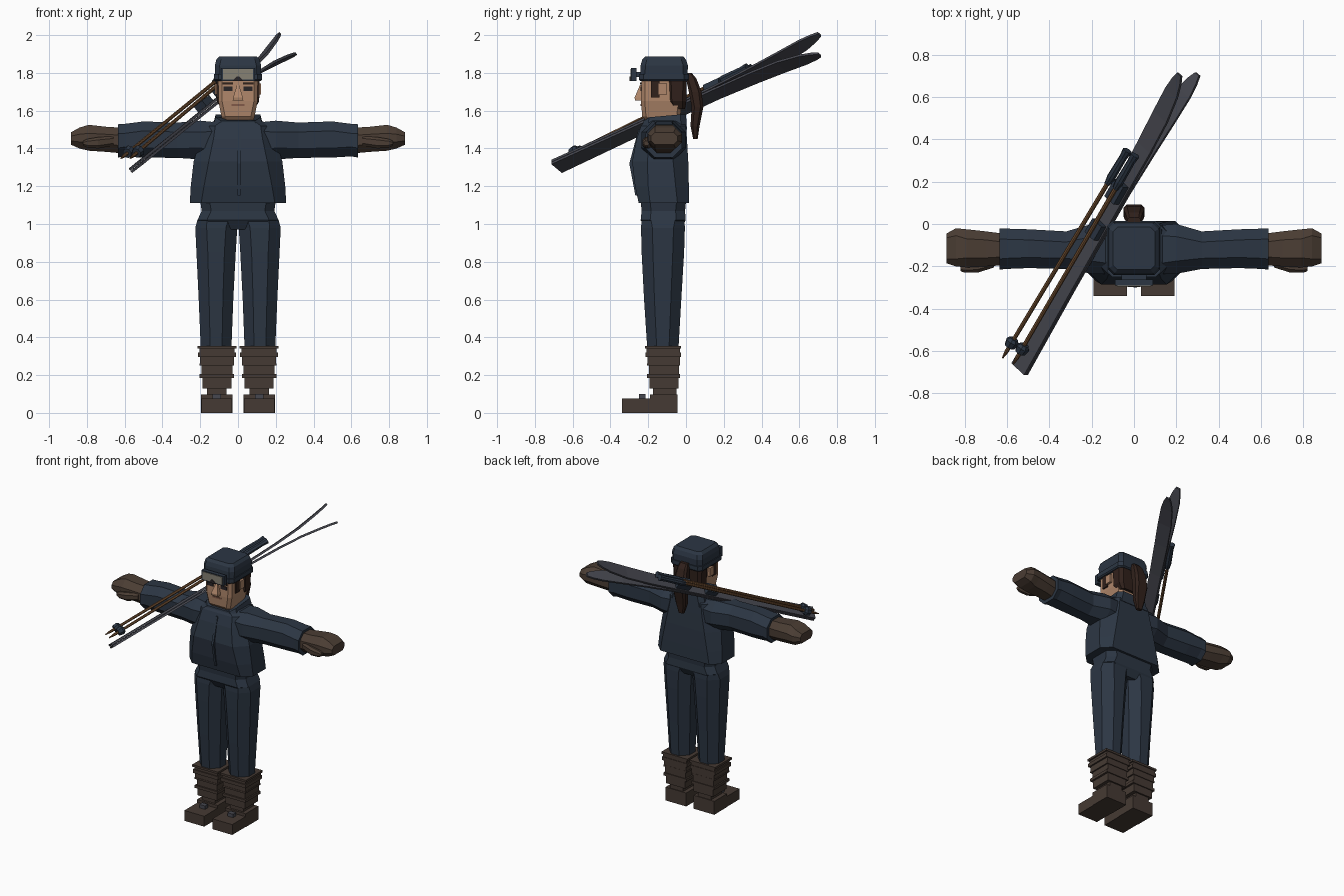
import bpy, bmesh
from mathutils import Vector


def material(name, rgb):
    m = bpy.data.materials.new(name)
    m.diffuse_color = (*rgb, 1)
    return m


NAVY = material("navy cloth", (0.025, 0.037, 0.057))
GLOVE = material("glove brown", (0.070, 0.047, 0.034))
BOOT = material("boot brown", (0.060, 0.042, 0.033))
SKIN = material("skin", (0.43, 0.24, 0.145))
HAIR = material("hair brown", (0.030, 0.015, 0.011))
GREY = material("ski grey", (0.062, 0.064, 0.080))
WOOD = material("pole wood", (0.16, 0.075, 0.030))
LENS = material("goggle lens", (0.24, 0.22, 0.175))
DARK = material("dark detail", (0.022, 0.018, 0.020))
LIP = material("lip", (0.22, 0.10, 0.065))

# Ski frame: s runs tail to tip, w across the ski, h away from the paired base
TAIL, TIP = Vector((-0.54, -0.685, 1.305)), Vector((0.258, 0.707, 1.95))
D = (TIP - TAIL).normalized()
H = Vector((-0.61, 0, 0.79))
H = (H - D * H.dot(D)).normalized()
W = H.cross(D).normalized()
if W.x > 0:
    W = -W

FRAMES = {
    "z": lambda a, u, v: Vector((u, v, a)),
    "x": lambda a, u, v: Vector((a, u, v)),
    "ski": lambda a, u, v: TAIL + D * a + W * u + H * v,
}


def loft(name, rings, mat, axis="z", mirror=False):
    """Skin chamfered rectangles: each ring is (position, u0, u1, v0, v1, chamfer)."""
    bm = bmesh.new()
    place, loops = FRAMES[axis], []
    for a, u0, u1, v0, v1, c in rings:
        if rings[0][5] == 0:
            pts = [(u0, v0), (u1, v0), (u1, v1), (u0, v1)]
        else:
            pts = [(u0 + c, v0), (u1 - c, v0), (u1, v0 + c), (u1, v1 - c),
                   (u1 - c, v1), (u0 + c, v1), (u0, v1 - c), (u0, v0 + c)]
        loops.append([bm.verts.new(place(a, u, v)) for u, v in pts])
    n = len(loops[0])
    for lo, hi in zip(loops, loops[1:]):
        for i in range(n):
            j = (i + 1) % n
            bm.faces.new((lo[i], lo[j], hi[j], hi[i]))
    bm.faces.new(loops[0][::-1])
    bm.faces.new(loops[-1])
    bmesh.ops.recalc_face_normals(bm, faces=bm.faces)
    me = bpy.data.meshes.new(name)
    bm.to_mesh(me)
    bm.free()
    me.materials.append(mat)
    ob = bpy.data.objects.new(name, me)
    bpy.context.collection.objects.link(ob)
    if mirror:
        ob.modifiers.new("mirror", "MIRROR")
    return ob


def box(name, x0, x1, y0, y1, z0, z1, mat, mirror=False):
    return loft(name, [(z, x0, x1, y0, y1, 0) for z in (z0, z1)], mat, "z", mirror)


# Jacket, waist and collar
loft("jacket", [(1.11, -.255, .255, -.25, .015, .06),
                (1.20, -.25, .25, -.27, .015, .07),
                (1.33, -.235, .235, -.285, .012, .08),
                (1.45, -.20, .20, -.262, .005, .07),
                (1.52, -.17, .17, -.238, .0, .05),
                (1.55, -.12, .12, -.215, -.015, .04)], NAVY)
loft("zip_flap", [(1.15, -.003, .013, -.268, -.24, 0),
                  (1.32, -.003, .013, -.30, -.27, 0),
                  (1.50, -.003, .013, -.252, -.23, 0)], NAVY)
loft("waistband", [(0.97, -.15, .15, -.21, -.03, .05),
                   (1.02, -.215, .215, -.24, -.002, .05),
                   (1.07, -.192, .192, -.235, -.005, .05),
                   (1.12, -.20, .20, -.24, .0, .05)], NAVY)
collar = loft("collar", [(1.50, -.14, .14, -.235, .005, .03),
                         (1.58, -.118, .118, -.225, .0, .03)], NAVY)
for v in collar.data.vertices:
    if v.co.z > 1.55 and v.co.y < -.15:
        v.co.z -= .015 if abs(v.co.x) > .1 else .035

# Sleeves and gloves
loft("sleeve", [(.13, -.235, -.005, 1.345, 1.54, .05),
                (.20, -.235, .0, 1.342, 1.547, .06),
                (.32, -.212, -.035, 1.35, 1.537, .05),
                (.50, -.208, -.025, 1.352, 1.543, .05),
                (.60, -.212, -.022, 1.358, 1.53, .05),
                (.635, -.215, -.02, 1.352, 1.528, .05)], NAVY, "x", True)
loft("glove", [(.62, -.195, -.045, 1.375, 1.51, .04),
               (.70, -.20, -.035, 1.382, 1.515, .04),
               (.79, -.205, -.025, 1.388, 1.525, .045),
               (.84, -.20, -.02, 1.40, 1.51, .035),
               (.885, -.185, -.045, 1.42, 1.485, .02)], GLOVE, "x", True)
loft("thumb", [(.66, -.205, -.16, 1.415, 1.465, .012),
               (.74, -.23, -.18, 1.40, 1.46, .015),
               (.80, -.23, -.19, 1.405, 1.45, .012),
               (.82, -.222, -.195, 1.415, 1.44, .008)], GLOVE, "x", True)

# Trouser legs
loft("trouser_leg", [(1.02, .002, .215, -.235, -.008, .05),
                     (0.98, .004, .226, -.238, -.006, .06),
                     (0.85, .012, .22, -.235, -.01, .06),
                     (0.60, .025, .208, -.222, -.025, .055),
                     (0.34, .035, .197, -.205, -.04, .05)], NAVY, "z", True)

# Ribbed gaiters: stacked boxes that step in and out
ribs = [(.13, .19, .026), (.185, .205, .012), (.20, .25, .022), (.25, .262, .012),
        (.26, .30, .014), (.295, .32, .003), (.315, .345, .01), (.34, .355, .0)]
for z0, z1, inset in ribs:
    box("gaiter_rib", .008 + inset, .215 - inset, -.218 + inset, -.026 - inset / 2,
        z0, z1, BOOT, True)

# Boots
box("boot_ankle", .06, .165, -.175, -.05, .08, .135, BOOT, True)
box("boot_heel", .03, .195, -.19, -.045, 0, .097, BOOT, True)
box("boot_toe", .033, .192, -.34, -.18, 0, .075, BOOT, True)
box("boot_buckle", .09, .135, -.25, -.215, .07, .10, GREY, True)

# Head and face
loft("head", [(1.52, -.075, .075, -.19, -.04, .03),
              (1.57, -.088, .088, -.232, -.03, .02),
              (1.65, -.104, .104, -.238, -.02, .02),
              (1.80, -.105, .105, -.235, -.02, .02)], SKIN)
loft("nose", [(1.655, -.028, .028, -.27, -.23, 0),
              (1.67, -.026, .026, -.272, -.23, 0),
              (1.735, -.006, .006, -.244, -.23, 0)], SKIN)
box("ear", .10, .122, -.145, -.10, 1.685, 1.745, SKIN, True)
box("eye", .03, .078, -.242, -.233, 1.703, 1.727, DARK, True)
box("eyebrow", .027, .083, -.244, -.233, 1.738, 1.75, HAIR, True)
box("mouth", -.035, .035, -.241, -.233, 1.624, 1.635, LIP)

# Hair
box("sideburn", .10, .115, -.185, -.14, 1.67, 1.775, HAIR, True)
loft("back_hair", [(1.61, -.09, .09, -.075, -.005, .015),
                   (1.65, -.112, .112, -.095, .002, .02),
                   (1.79, -.116, .116, -.10, .004, .02)], HAIR)
loft("ponytail", [(1.45, -.02, .02, .038, .062, .006),
                  (1.52, -.04, .04, .024, .072, .012),
                  (1.62, -.05, .05, .03, .092, .015),
                  (1.70, -.048, .048, .015, .082, .015),
                  (1.77, -.038, .038, .0, .055, .012),
                  (1.80, -.03, .03, -.01, .03, .008)], HAIR)

# Cap and goggles
loft("cap", [(1.78, -.12, .12, -.242, .008, .025),
             (1.84, -.122, .122, -.24, .01, .025),
             (1.87, -.115, .115, -.232, .0, .025),
             (1.888, -.098, .098, -.215, -.015, .02)], NAVY)
loft("cap_band", [(1.757, -.12, .12, -.243, .008, .025),
                  (1.765, -.127, .127, -.25, .015, .025),
                  (1.795, -.127, .127, -.25, .015, .025)], NAVY)
box("goggle_mount", -.06, .06, -.27, -.24, 1.778, 1.805, NAVY)
box("goggle_frame", -.09, .09, -.291, -.262, 1.757, 1.826, NAVY)
box("goggle_lens", -.08, .08, -.295, -.288, 1.765, 1.82, LENS)
loft("goggle_bridge", [(1.757, -.03, .03, -.298, -.288, 0),
                       (1.782, -.006, .006, -.298, -.288, 0)], DARK)

# Pair of skis, base to base, with tips bending apart
ski_shape = [(0, .047, .001), (.5, .041, .001), (1.05, .041, .002), (1.3, .046, .010),
             (1.48, .048, .022), (1.62, .041, .042), (1.69, .028, .054), (1.729, .014, .062)]
for label, side in (("upper_ski", 1), ("lower_ski", -1)):
    rings = []
    for s, half, h in ski_shape:
        a, b = sorted((side * h, side * (h + .014)))
        rings.append((s, -half, half, a, b, 0))
    loft(label, rings, GREY, "ski")

# Bindings on the upper ski
for label, s0, s1, h in (("toe_binding", .78, .86, .052), ("heel_binding", .99, 1.09, .058)):
    loft(label, [(s, -.034, .034, .01, h, 0) for s in (s0, s1)], NAVY, "ski")


# Poles with tapered tips, baskets and grips
def pole(w0, w1, h0, h1):
    def ring(s, r):
        t = s / 1.26
        w, h = w0 + (w1 - w0) * t, h0 + (h1 - h0) * t
        return (s, w - r, w + r, h - r, h + r, r * .55)
    loft("pole_shaft", [ring(.02, .003), ring(.06, .009), ring(1.12, .010)], WOOD, "ski")
    loft("pole_basket", [ring(.09, .024), ring(.12, .030), ring(.135, .02)], NAVY, "ski")
    loft("pole_grip", [ring(1.06, .013), ring(1.10, .019), ring(1.22, .017),
                       ring(1.26, .021)], NAVY, "ski")


pole(.062, .032, .082, .085)
pole(.012, -.006, .052, .066)
